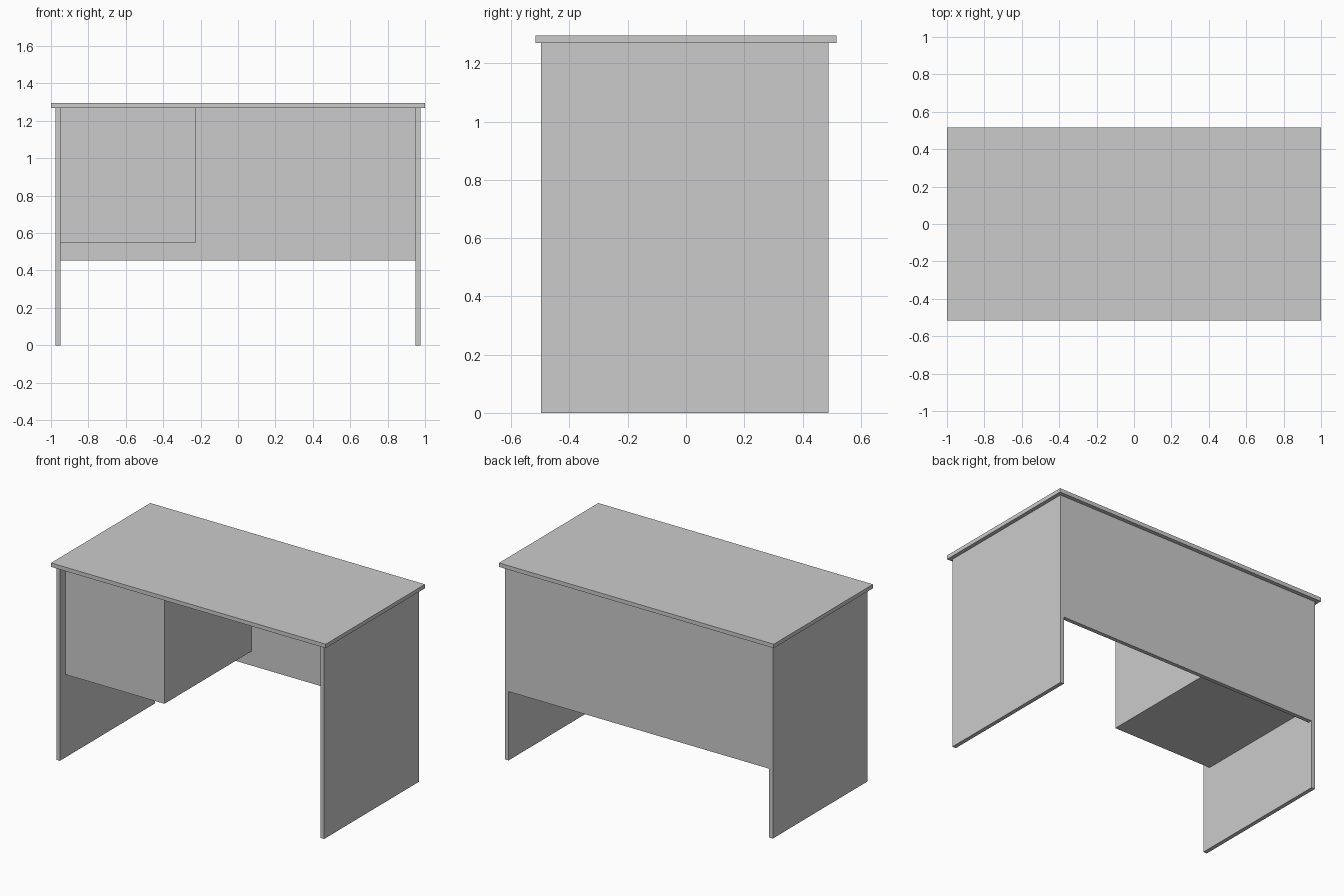
import bpy
from mathutils import Vector

if "Cube" in bpy.data.objects:
    bpy.data.objects.remove(bpy.data.objects["Cube"])


def box(name, lo, hi):
    """Axis-aligned box between two corners."""
    lo, hi = Vector(lo), Vector(hi)
    bpy.ops.mesh.primitive_cube_add(size=1, location=(lo + hi) / 2)
    ob = bpy.context.object
    ob.name = name
    ob.scale = hi - lo
    bpy.ops.object.transform_apply(location=False, rotation=False, scale=True)
    return ob


T = 0.026                 # board thickness
TOP = 1.296               # overall height
UNDER = TOP - T           # underside of the desk top
FRONT, BACK = -0.497, 0.490
INNER = 0.949             # inner face of the side panels

# Desk top
box("desk_top", (-1, -0.516, UNDER), (1, 0.516, TOP))

# Side panels that act as legs
for name, x in (("left_side_panel", -INNER - T), ("right_side_panel", INNER)):
    box(name, (x, FRONT, 0), (x + T, BACK, UNDER))

# Back modesty panel, flush with the rear of the sides
box("back_panel", (-INNER, BACK - T, 0.453), (INNER, BACK, UNDER))

# Hanging storage cabinet on the left
box("hanging_cabinet", (-INNER, -0.441, 0.547), (-0.227, BACK - T, UNDER))
